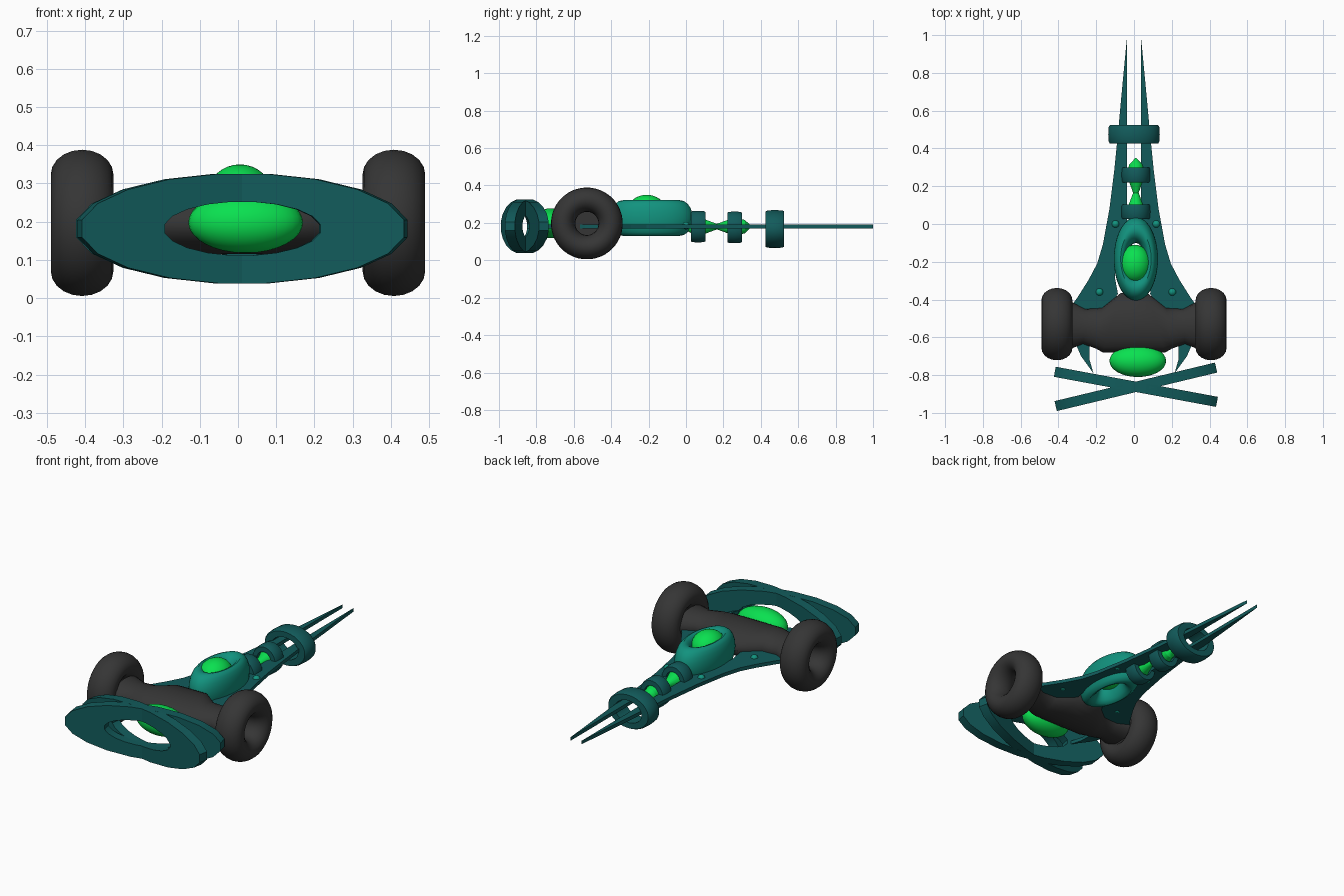
import bpy, bmesh
from math import sin, cos, pi, radians
from mathutils import Matrix, Vector

if "Cube" in bpy.data.objects:
    bpy.data.objects.remove(bpy.data.objects["Cube"])


def material(name, rgb):
    m = bpy.data.materials.new(name)
    m.diffuse_color = (*rgb, 1)
    m.use_nodes = True
    m.node_tree.nodes["Principled BSDF"].inputs["Base Color"].default_value = m.diffuse_color
    return m


TEAL = material("dark_teal", (0.006, 0.105, 0.105))
SHELL = material("shell_teal", (0.006, 0.29, 0.21))
GREEN = material("bright_green", (0.003, 0.75, 0.08))
DARK = material("dark_grey", (0.036, 0.036, 0.036))


def finish(name, bm, mat, loc=(0, 0, 0), rot=(0, 0, 0), angle=35):
    bmesh.ops.recalc_face_normals(bm, faces=bm.faces)
    me = bpy.data.meshes.new(name)
    bm.to_mesh(me)
    bm.free()
    ob = bpy.data.objects.new(name, me)
    bpy.context.collection.objects.link(ob)
    ob.location, ob.rotation_euler = loc, rot
    me.materials.append(mat)
    bpy.ops.object.select_all(action='DESELECT')
    ob.select_set(True)
    bpy.context.view_layer.objects.active = ob
    if angle:
        bpy.ops.object.shade_smooth_by_angle(angle=radians(angle))
    return ob


def ellipsoid(name, loc, size, mat):
    bm = bmesh.new()
    bmesh.ops.create_uvsphere(bm, u_segments=32, v_segments=16, radius=1)
    bmesh.ops.scale(bm, vec=size, verts=bm.verts)
    return finish(name, bm, mat, loc)


def skin(bm, loops, closed):
    """Bridge equal-length vertex loops; close the strip or cap its ends."""
    n = len(loops[0])
    vs = [[bm.verts.new(p) for p in l] for l in loops]
    for i in range(len(vs) if closed else len(vs) - 1):
        a, b = vs[i], vs[(i + 1) % len(vs)]
        for j in range(n):
            k = (j + 1) % n
            bm.faces.new((a[j], a[k], b[k], b[j]))
    if not closed:
        bm.faces.new(vs[0])
        bm.faces.new(vs[-1])


def revolve(name, profile, mat, loc, axis='Y', scale=(1, 1), closed=True, seg=32, rot=0, angle=35):
    """Spin (along, radius) points round an axis; scale stretches the circle."""
    bm = bmesh.new()
    loops = []
    for a, r in profile:
        l = []
        for i in range(seg):
            t = 2 * pi * (i + 0.5) / seg
            u, v = r * sin(t) * scale[0], r * cos(t) * scale[1]
            l.append({'X': (a, u, v), 'Y': (u, a, v), 'Z': (u, v, a)}[axis])
        loops.append(l)
    skin(bm, loops, closed)
    return finish(name, bm, mat, loc, (0, 0, radians(rot)), angle)


def ring_section(major, half, along, n=20):
    return [(along * sin(2 * pi * i / n), major + half * cos(2 * pi * i / n)) for i in range(n)]


# wheels: fat doughnut tyres
for side, s in (("left", -1), ("right", 1)):
    revolve(side + "_wheel", ring_section(0.127, 0.065, 0.082), DARK,
            (s * 0.408, -0.53, 0.197), 'X', seg=40)

# axle body: lofted cross sections (rear x, rear y, front x, front y, half height)
half = [(0.07, -0.365, 0.165, -0.68, 0.08), (0.17, -0.445, 0.20, -0.66, 0.075),
        (0.26, -0.45, 0.27, -0.635, 0.07), (0.345, -0.405, 0.345, -0.665, 0.075)]
sections = [(-a, b, -c, d, h) for a, b, c, d, h in reversed(half)] + half
loops = []
for xr, yr, xf, yf, h in sections:
    l = []
    for i in range(20):
        t = 2 * pi * i / 20
        k = (1 + cos(t)) / 2
        l.append((xf + (xr - xf) * k, yf + (yr - yf) * k, 0.195 + h * sin(t)))
    loops.append(l)
bm = bmesh.new()
skin(bm, loops, False)
finish("axle_body", bm, DARK)

# flat side rails sweeping from the tail spikes to the front hooks
outline = [(0.036, 1.0), (0.06, 0.75), (0.083, 0.5), (0.105, 0.28), (0.13, 0.08), (0.165, -0.11),
           (0.195, -0.21), (0.24, -0.295), (0.30, -0.39), (0.36, -0.47), (0.36, -0.54),
           (0.315, -0.62), (0.28, -0.70), (0.215, -0.79),
           (0.235, -0.72), (0.235, -0.65), (0.2, -0.55), (0.13, -0.44), (0.085, -0.37),
           (0.1, -0.29), (0.1, -0.15), (0.07, -0.04), (0.036, 0.02)]
for side, s in (("left", -1), ("right", 1)):
    bm = bmesh.new()
    f = bm.faces.new([bm.verts.new((s * x, y, 0.17)) for x, y in outline])
    ext = bmesh.ops.extrude_face_region(bm, geom=[f])
    bmesh.ops.translate(bm, vec=(0, 0, 0.02),
                        verts=[v for v in ext["geom"] if isinstance(v, bmesh.types.BMVert)])
    finish(side + "_rail", bm, TEAL, angle=0)
    # rivets
    for i, (x, y) in enumerate(((0.108, 0.0), (0.193, -0.36))):
        ellipsoid(f"{side}_rivet_{i}", (0.01 + s * x, y, 0.185), (0.02, 0.02, 0.02), SHELL)

# cockpit surround and canopy
revolve("cockpit_surround", ring_section(0.69, 0.31, 0.095), SHELL, (0.01, -0.185, 0.226),
        'Z', (0.117, 0.222), seg=40)
ellipsoid("canopy", (0.005, -0.21, 0.27), (0.085, 0.1, 0.08), GREEN)

# front lamp
ellipsoid("front_lamp", (0.02, -0.725, 0.198), (0.15, 0.085, 0.08), GREEN)

# two crossed oval hoops at the front
flat = [(-0.027, 1), (0.027, 1), (0.027, 0.49), (-0.027, 0.49)]
for name, rot in (("front_hoop_a", -10.5), ("front_hoop_b", 13.5)):
    revolve(name, flat, TEAL, (0.01, -0.862, 0.182), 'Y', (0.442, 0.145), seg=20, rot=rot, angle=25)


# collars clamped on the rails and spine
def collar(name, loc, hx, hz, length, hole):
    h = length / 2
    prof = [(-h, 0.93), (-h * 0.8, 0.98), (0, 1), (h * 0.8, 0.98), (h, 0.93), (h, hole), (-h, hole)]
    revolve(name, prof, TEAL, loc, 'Y', (hx, hz))


collar("rail_collar", (0, 0.475, 0.167), 0.137, 0.102, 0.1, 0.62)
collar("spine_collar_rear", (0.01, 0.26, 0.176), 0.077, 0.085, 0.078, 0.6)
collar("spine_collar_front", (0.01, 0.065, 0.18), 0.077, 0.085, 0.078, 0.6)

# green double spindle through the collars
spindle = [(-0.02, 0.012), (0.065, 0.053), (0.165, 0.015), (0.26, 0.05), (0.315, 0.036), (0.35, 0.002)]
revolve("spindle", spindle, GREEN, (0.01, 0, 0.18), 'Y', closed=False, seg=16, angle=25)
